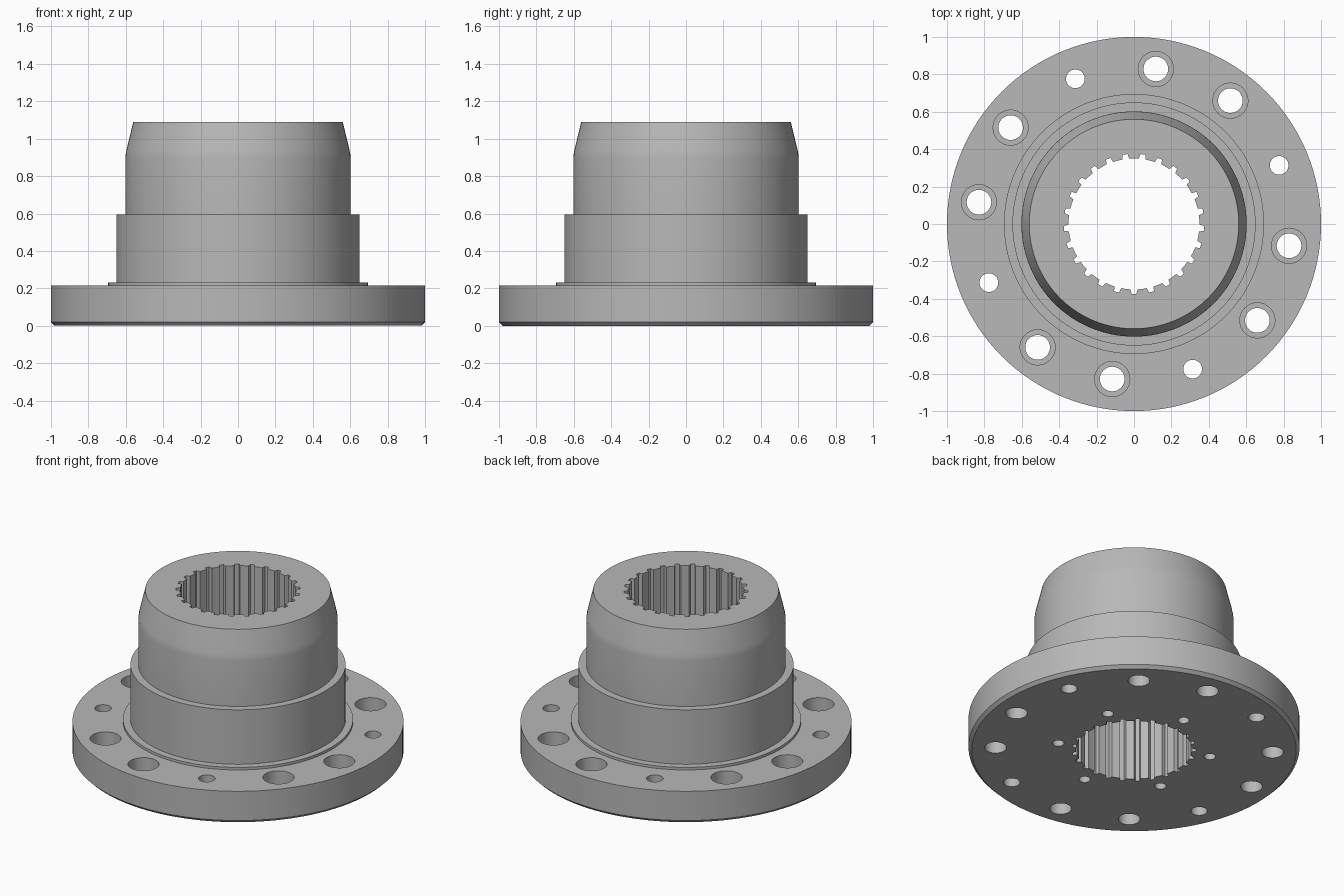
import bpy, bmesh
from math import sin, cos, pi, radians

cube = bpy.data.objects.get("Cube")
if cube:
    bpy.data.objects.remove(cube)

steel = bpy.data.materials.new("grey_steel")
steel.use_nodes = True
GREY = (0.48, 0.48, 0.48, 1)
steel.diffuse_color = GREY
steel.node_tree.nodes["Principled BSDF"].inputs["Base Color"].default_value = GREY


def finish(name, bm):
    bmesh.ops.recalc_face_normals(bm, faces=bm.faces)
    mesh = bpy.data.meshes.new(name)
    bm.to_mesh(mesh)
    bm.free()
    mesh.materials.append(steel)
    obj = bpy.data.objects.new(name, mesh)
    bpy.context.collection.objects.link(obj)
    return obj


def lathe(name, profile, steps):
    """Solid of revolution from (radius, height) points, capped at both ends."""
    bm = bmesh.new()
    rings = [[bm.verts.new((r * cos(2 * pi * i / steps), r * sin(2 * pi * i / steps), z))
              for i in range(steps)] for r, z in profile]
    for low, high in zip(rings, rings[1:]):
        for i in range(steps):
            j = (i + 1) % steps
            bm.faces.new((low[i], low[j], high[j], high[i]))
    bm.faces.new(rings[0])
    bm.faces.new(rings[-1])
    return finish(name, bm)


def prism(name, outline, bottom, top):
    bm = bmesh.new()
    face = bm.faces.new([bm.verts.new((x, y, bottom)) for x, y in outline])
    new = bmesh.ops.extrude_face_region(bm, geom=[face])["geom"]
    bmesh.ops.translate(bm, vec=(0, 0, top - bottom),
                        verts=[v for v in new if isinstance(v, bmesh.types.BMVert)])
    return finish(name, bm)


def cut(target, cutter):
    mod = target.modifiers.new("cut", 'BOOLEAN')
    mod.operation, mod.solver, mod.object = 'DIFFERENCE', 'EXACT', cutter
    bpy.context.view_layer.objects.active = target
    bpy.ops.object.modifier_apply(modifier=mod.name)
    bpy.data.objects.remove(cutter)


def drill(target, profile, ring_radius, angle):
    hole = lathe("hole_cutter", profile, 32)
    hole.location = (ring_radius * cos(radians(angle)), ring_radius * sin(radians(angle)), 0)
    bpy.context.view_layer.update()
    cut(target, hole)


# Flange, locating step, collar and tapered hub
hub = lathe("splined_flange_hub", [
    (0.98, 0), (1, 0.02), (1, 0.215), (0.695, 0.215), (0.695, 0.232), (0.65, 0.232),
    (0.65, 0.595), (0.602, 0.595), (0.602, 0.90), (0.6, 0.92), (0.595, 0.945),
    (0.56, 1.09)], 128)

# Splined bore
TEETH, ROOT, TIP = 25, 0.375, 0.35
outline = []
for t in range(TEETH):
    for offset, r in ((-0.29, TIP), (0, TIP), (0.29, TIP), (0.36, ROOT), (0.5, ROOT), (0.64, ROOT)):
        a = pi / 2 + 2 * pi * (t + offset) / TEETH
        outline.append((r * cos(a), r * sin(a)))
cut(hub, prism("bore_cutter", outline, -0.1, 1.2))

# Bolt circle: two counterbored holes and one plain hole per quarter
for quarter in range(4):
    base = 90 * quarter
    for angle in (52, 82):
        drill(hub, [(0.066, -0.1), (0.066, 0.09), (0.094, 0.09), (0.094, 0.3)], 0.837, base + angle)
    drill(hub, [(0.05, -0.1), (0.05, 0.3)], 0.837, base + 22)

# Blind holes around the bore on the underside
for k in range(6):
    drill(hub, [(0.035, -0.1), (0.035, 0.15)], 0.465, 30 + 60 * k)

bpy.ops.object.select_all(action='DESELECT')
hub.select_set(True)
bpy.context.view_layer.objects.active = hub
bpy.ops.object.shade_smooth_by_angle(angle=radians(25))
